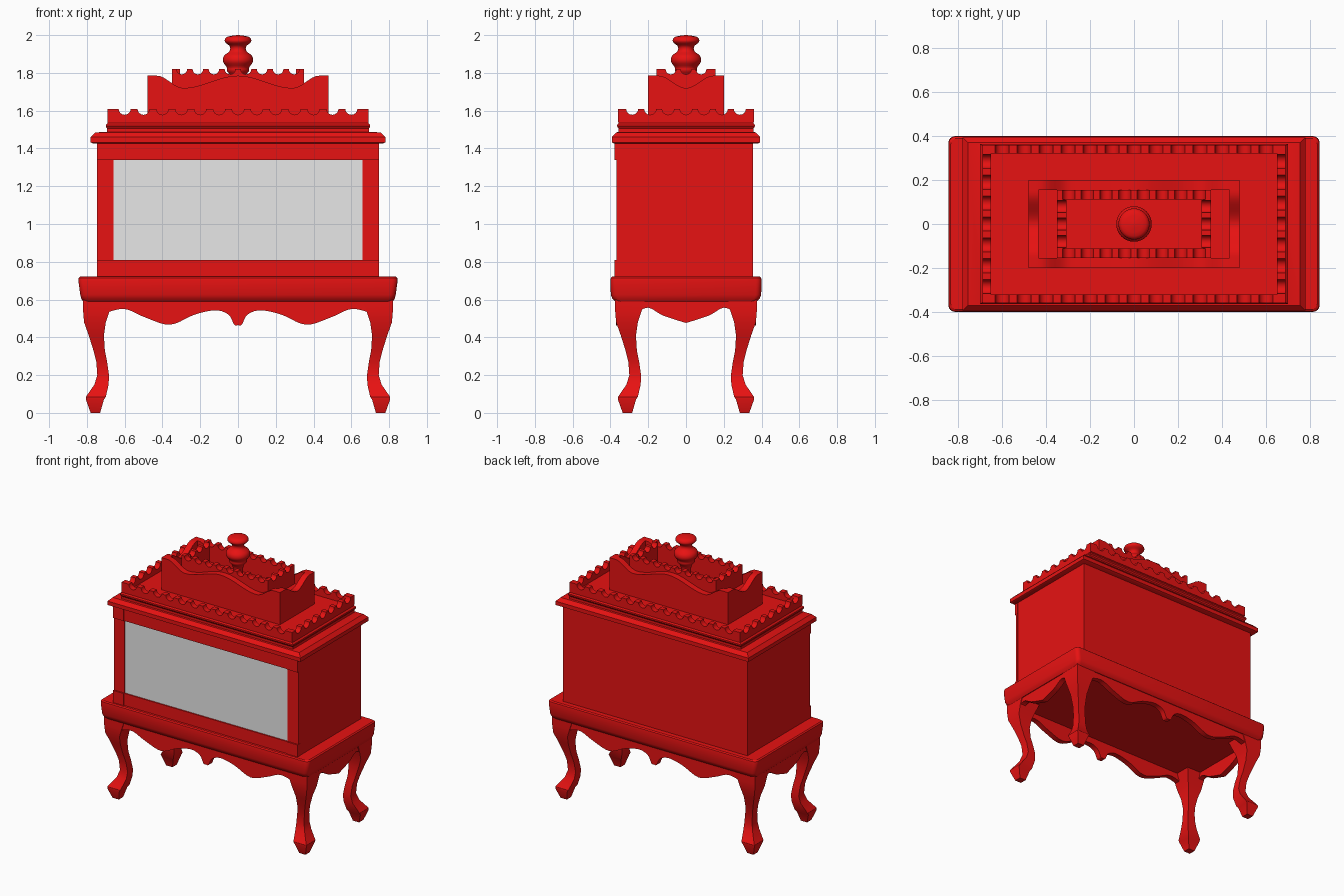
import bpy, bmesh
from math import pi, cos, sin, radians

cube = bpy.data.objects.get("Cube")
if cube:
    bpy.data.objects.remove(cube, do_unlink=True)


def material(name, rgb):
    m = bpy.data.materials.new(name)
    m.use_nodes = True
    m.diffuse_color = (*rgb, 1)
    m.node_tree.nodes["Principled BSDF"].inputs["Base Color"].default_value = (*rgb, 1)
    return m


RED = material("red lacquer", (0.8, 0.006, 0.006))
GREY = material("pale grey panel", (0.8, 0.8, 0.8))


def finish(name, bm, mat=RED, smooth=True):
    bmesh.ops.recalc_face_normals(bm, faces=bm.faces)
    mesh = bpy.data.meshes.new(name)
    bm.to_mesh(mesh)
    bm.free()
    mesh.materials.append(mat)
    obj = bpy.data.objects.new(name, mesh)
    bpy.context.collection.objects.link(obj)
    if smooth:
        bpy.ops.object.select_all(action='DESELECT')
        obj.select_set(True)
        bpy.context.view_layer.objects.active = obj
        bpy.ops.object.shade_smooth_by_angle(angle=radians(32))
    return obj


def skin(bm, rings):
    """Join equal rings of points into a capped solid."""
    loops = [[bm.verts.new(p) for p in ring] for ring in rings]
    n = len(loops[0])
    for a, b in zip(loops, loops[1:]):
        for i in range(n):
            j = (i + 1) % n
            bm.faces.new((a[i], a[j], b[j], b[i]))
    bm.faces.new(loops[0][::-1])
    bm.faces.new(loops[-1])


def box(name, x0, x1, y0, y1, z0, z1, mat=RED):
    bm = bmesh.new()
    skin(bm, [[(x0, y0, z), (x1, y0, z), (x1, y1, z), (x0, y1, z)] for z in (z0, z1)])
    return finish(name, bm, mat, smooth=False)


def moulding(name, levels, r=0.0):
    """Stack of centred rectangles (half x, half y, z) with corner radius r."""
    def ring(hx, hy, z):
        if not r:
            return [(-hx, -hy, z), (hx, -hy, z), (hx, hy, z), (-hx, hy, z)]
        pts = []
        for q, (sx, sy) in enumerate([(1, 1), (-1, 1), (-1, -1), (1, -1)]):
            for k in range(5):
                a = (q + k / 4) * pi / 2
                pts.append((sx * (hx - r) + r * cos(a), sy * (hy - r) + r * sin(a), z))
        return pts
    bm = bmesh.new()
    skin(bm, [ring(*lv) for lv in levels])
    return finish(name, bm)


def panels(name, outline, near, far, along):
    """Extrude an outline of (u, z) on both opposite sides of the model."""
    for side, sign in (("a", -1), ("b", 1)):
        rings = []
        for d in (near * sign, far * sign):
            rings.append([(u, d, z) if along == "x" else (d, u, z) for u, z in outline])
        bm = bmesh.new()
        skin(bm, rings)
        finish(f"{name}_{side}", bm)


def spline(pts, steps=5):
    """Smooth curve through 2D points."""
    p = [pts[0]] + pts + [pts[-1]]
    out = []
    for a, b, c, d in zip(p, p[1:], p[2:], p[3:]):
        for k in range(steps):
            t = k / steps
            out.append(tuple(0.5 * (2 * b[i] + (c[i] - a[i]) * t
                       + (2 * a[i] - 5 * b[i] + 4 * c[i] - d[i]) * t * t
                       + (3 * b[i] - a[i] - 3 * c[i] + d[i]) * t ** 3) for i in (0, 1)))
    return out + [pts[-1]]


def mirrored(half):
    """Full curve from its half, listed from the edge to the middle."""
    return half + [(-u, z) for u, z in half[-2::-1]]


def scalloped(half, z0, z1, count, pitch, radius):
    """Strip outline with round notches along its top edge."""
    pts = [(-half, z0), (-half, z1)]
    for i in range(count):
        c = (i - (count - 1) / 2) * pitch
        for k in range(9):
            a = pi - pi * k / 8
            pts.append((c + radius * cos(a), z1 - radius * sin(a)))
    return pts + [(half, z1), (half, z0)]


# Cabriole legs, square in section and curving outward to the corners
LEG = [(0.60, .82, .66), (0.54, .82, .68), (0.48, .815, .70), (0.41, .79, .71),
       (0.33, .765, .705), (0.27, .75, .693), (0.20, .745, .683), (0.15, .76, .685),
       (0.085, .805, .70), (0.07, .805, .71), (0, .78, .73)]
DEPTH_SHIFT = 0.445
for sx, lr in ((1, "left"), (-1, "right")):
    for sy, fb in ((-1, "front"), (1, "back")):
        bm = bmesh.new()
        skin(bm, [[(sx * x, sy * (y - DEPTH_SHIFT), z)
                   for x, y in ((o, o), (i, o), (i, i), (o, i))] for z, o, i in LEG])
        finish(f"{fb}_{lr}_leg", bm)

# Wavy aprons between the legs
wave = spline([(-.70, .53), (-.60, .55), (-.49, .505), (-.36, .467), (-.23, .52),
               (-.12, .543), (-.05, .52), (-.02, .467), (0, .465)])
panels("long_apron", [(-.70, .6)] + mirrored(wave) + [(.70, .6)], .33, .37, "x")
wave = spline([(-.26, .53), (-.20, .557), (-.12, .515), (0, .476)])
panels("end_apron", [(-.26, .6)] + mirrored(wave) + [(.26, .6)], .775, .815, "y")

# Stand top
moulding("stand_top", [(.82, .375, .59), (.83, .39, .605), (.835, .398, .625),
                       (.845, .40, .70), (.843, .398, .715), (.835, .39, .722)], r=.03)

# Cabinet body with front frame and panel
box("cabinet_body", -.745, .745, -.36, .355, .72, 1.43)
box("front_panel", -.66, .66, -.364, -.355, .81, 1.34, GREY)
for z0, z1, where in ((.72, .81, "bottom"), (1.34, 1.43, "top")):
    box(f"{where}_rail", -.66, .66, -.373, -.35, z0, z1)
    for s, lr in ((1, "left"), (-1, "right")):
        x0, x1 = sorted((s * .66, s * .747))
        box(f"{where}_{lr}_corner_block", x0, x1, -.378, -.35, z0, z1)
for s, lr in ((1, "left"), (-1, "right")):
    x0, x1 = sorted((s * .66, s * .746))
    box(f"{lr}_post", x0, x1, -.368, -.35, .81, 1.34)

# Cornice and lower crown
moulding("cornice", [(.765, .38, 1.425), (.78, .393, 1.432), (.78, .393, 1.46),
                     (.755, .37, 1.485), (.70, .36, 1.487)])
moulding("lower_crown_base", [(.693, .357, 1.485), (.693, .357, 1.505), (.70, .364, 1.515),
                              (.70, .364, 1.525), (.69, .357, 1.535), (.69, .357, 1.55)])
panels("lower_crown_long", scalloped(.69, 1.54, 1.61, 13, .1, .032), .32, .36, "x")
panels("lower_crown_end", scalloped(.32, 1.54, 1.61, 7, .095, .032), .65, .69, "y")


# Upper box with curved wall tops
def long_top(u):
    u = abs(u)
    if u > .43:
        return 1.785
    span = .29 if u < .29 else .14
    return 1.72 + .0325 * (1 - cos(pi * (u - .29) / span))


N = 48
xs = [-.48] + [-.43 + .86 * i / N for i in range(N + 1)] + [.48]
panels("upper_box_long", [(-.48, 1.54)] + [(x, long_top(x)) for x in xs] + [(.48, 1.54)],
       .155, .20, "x")
ends = [(y, 1.785 - .0325 * (1 + cos(pi * y / .145)))
        for y in (-.145 + .29 * i / 20 for i in range(21))]
panels("upper_box_end", [(-.156, 1.54), (-.156, 1.785)] + ends + [(.156, 1.785), (.156, 1.54)],
       .435, .48, "y")
box("upper_box_floor", -.44, .44, -.16, .16, 1.54, 1.68)

# Upper crown
panels("upper_crown_long", scalloped(.35, 1.67, 1.82, 8, .085, .028), .112, .155, "x")
panels("upper_crown_end", scalloped(.112, 1.67, 1.82, 3, .08, .028), .307, .35, "y")

# Turned finial
profile = spline([(.035, 1.67), (.035, 1.77), (.058, 1.81), (.06, 1.83), (.08, 1.86),
                  (.074, 1.89), (.045, 1.915), (.043, 1.94), (.066, 1.96), (.07, 1.975),
                  (.055, 1.992), (.004, 2.0)], 3)
bm = bmesh.new()
skin(bm, [[(r * cos(a), r * sin(a), z) for a in (2 * pi * k / 32 for k in range(32))]
          for r, z in profile])
finish("finial", bm)
